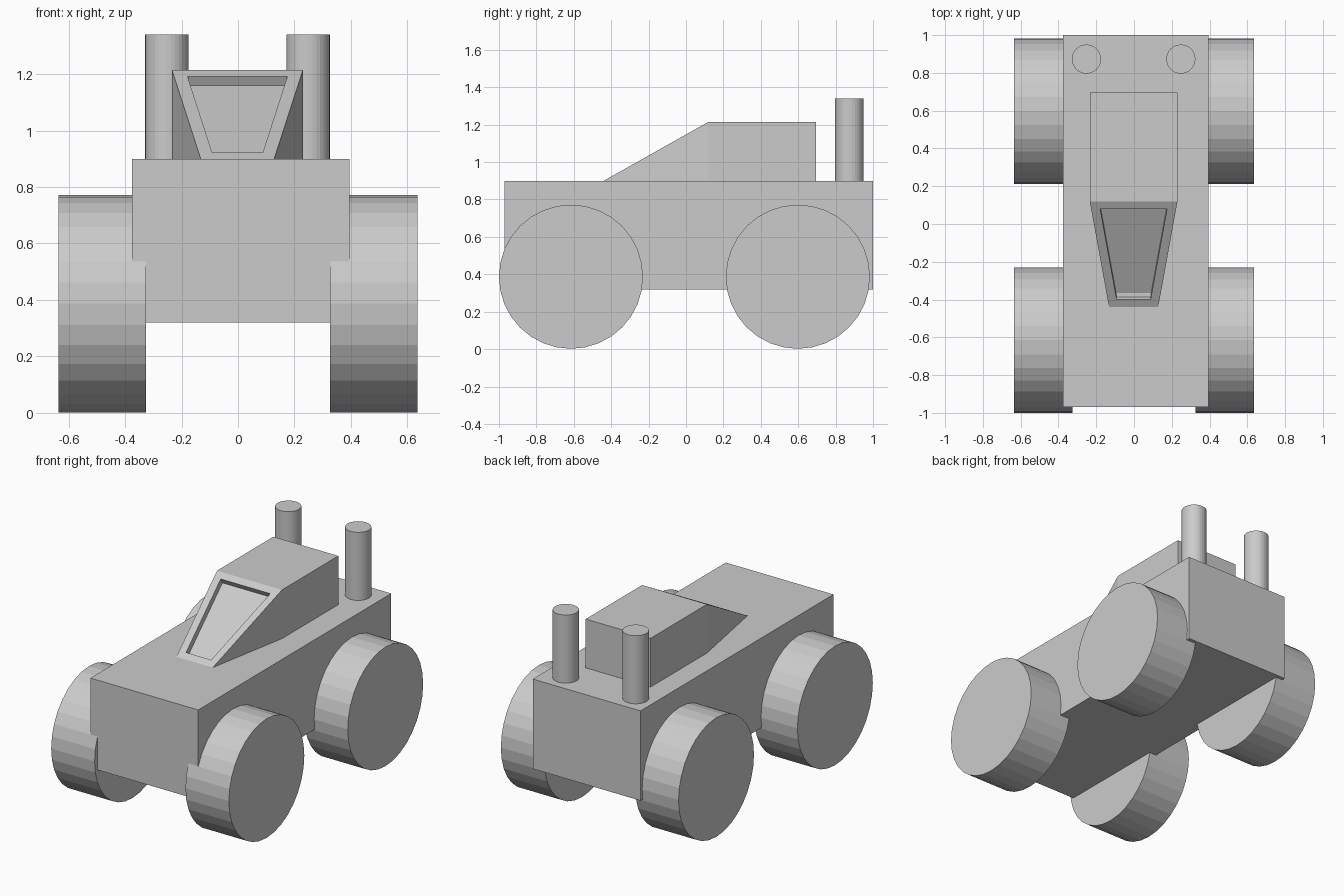
import bpy, bmesh
from math import pi

if "Cube" in bpy.data.objects:
    bpy.data.objects.remove(bpy.data.objects["Cube"])


def cylinder(name, radius, depth, loc, rot=(0, 0, 0)):
    bpy.ops.mesh.primitive_cylinder_add(vertices=32, radius=radius, depth=depth,
                                        location=loc, rotation=rot)
    bpy.context.object.name = name


# Main body block
bpy.ops.mesh.primitive_cube_add(size=1, location=(0.01, 0.015, 0.61))
body = bpy.context.object
body.name = "body"
body.scale = (0.77, 1.97, 0.58)

# Wheels and exhaust pipes, one of each per side
for side, s in (("left", -1), ("right", 1)):
    for end, y in (("front", -0.615), ("rear", 0.598)):
        cylinder(f"{end}_{side}_wheel", 0.385, 0.31, (s * 0.48, y, 0.387), (0, pi / 2, 0))
    cylinder(f"{side}_exhaust", 0.077, 0.45, (s * 0.25 - 0.002, 0.873, 1.115))

# Cabin: box with a tapered, sloping nose
bm = bmesh.new()
half = [(0.232, 0.695, 0.9), (0.232, 0.695, 1.215), (0.232, 0.12, 1.215),
        (0.232, 0.12, 0.9), (0.13, -0.44, 0.9)]
right = [bm.verts.new(p) for p in half]
left = [bm.verts.new((-x, y, z)) for x, y, z in half]
for v in (right, left):
    bm.faces.new(v[:4])
    bm.faces.new((v[2], v[4], v[3]))
strips = [bm.faces.new((right[a], right[b], left[b], left[a]))
          for a, b in ((0, 1), (1, 2), (2, 4), (4, 3), (3, 0))]
window = strips[2]
bmesh.ops.recalc_face_normals(bm, faces=bm.faces)

# Recessed windscreen
bmesh.ops.inset_region(bm, faces=[window], thickness=0.047, use_even_offset=True)
bm.normal_update()
sunk = bmesh.ops.extrude_discrete_faces(bm, faces=[window])["faces"][0]
sunk.normal_update()
bmesh.ops.translate(bm, verts=sunk.verts, vec=sunk.normal * -0.037)
bmesh.ops.recalc_face_normals(bm, faces=bm.faces)
mesh = bpy.data.meshes.new("cabin")
bm.to_mesh(mesh)
bm.free()
cabin = bpy.data.objects.new("cabin", mesh)
cabin.location.x = -0.002
bpy.context.collection.objects.link(cabin)
